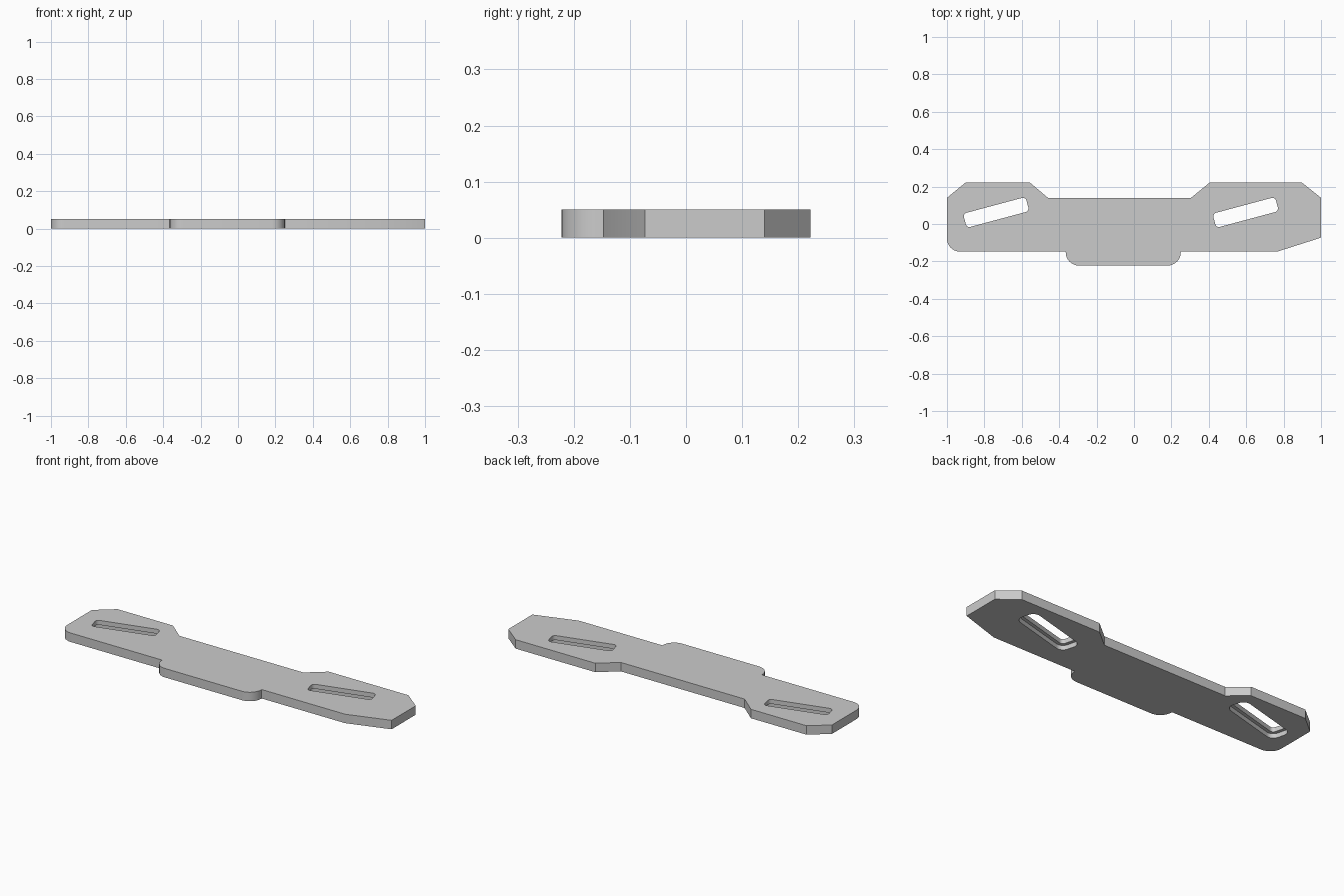
import bpy, bmesh, math
from mathutils import Vector, Matrix

cube = bpy.data.objects.get("Cube")
if cube:
    bpy.data.objects.remove(cube, do_unlink=True)

THICK = 0.05
grey = bpy.data.materials.new("plain grey")
grey.use_nodes = True
grey.diffuse_color = (0.6, 0.6, 0.6, 1)
grey.node_tree.nodes["Principled BSDF"].inputs["Base Color"].default_value = (0.6, 0.6, 0.6, 1)


def rounded(points, steps=8):
    """Outline of (x, y, corner radius) with the corners turned into arcs."""
    out = []
    for i, (x, y, r) in enumerate(points):
        p = Vector((x, y))
        if r == 0:
            out.append(p)
            continue
        a = (Vector(points[i - 1][:2]) - p).normalized()
        b = (Vector(points[(i + 1) % len(points)][:2]) - p).normalized()
        half = a.angle(b) / 2
        centre = p + (a + b).normalized() * r / math.sin(half)
        start = p + a * r / math.tan(half) - centre
        end = p + b * r / math.tan(half) - centre
        sweep = -start.angle_signed(end)
        for k in range(steps + 1):
            out.append(centre + Matrix.Rotation(sweep * k / steps, 2) @ start)
    return out


def prism(name, outline, z0, z1):
    bm = bmesh.new()
    base = bm.faces.new([bm.verts.new((p.x, p.y, z0)) for p in outline])
    top = bmesh.ops.extrude_face_region(bm, geom=[base])["geom"]
    bmesh.ops.translate(bm, vec=(0, 0, z1 - z0),
                        verts=[v for v in top if isinstance(v, bmesh.types.BMVert)])
    bmesh.ops.recalc_face_normals(bm, faces=bm.faces)
    mesh = bpy.data.meshes.new(name)
    bm.to_mesh(mesh)
    bm.free()
    mesh.materials.append(grey)
    obj = bpy.data.objects.new(name, mesh)
    bpy.context.collection.objects.link(obj)
    return obj


def slot(name, x, grow, z0, z1):
    """Tilted rounded slot cutter."""
    a, b, r = 0.173 + grow, 0.039 + grow, 0.02 + grow
    obj = prism(name, rounded([(-a, -b, r), (a, -b, r), (a, b, r), (-a, b, r)]), z0, z1)
    obj.location = (x, 0.062, 0)
    obj.rotation_euler.z = math.radians(15)
    obj.hide_render = True
    return obj


# Plate outline, counter-clockwise from the rounded front corner
R = 0.07
plate = prism("bracket_plate", rounded([
    (-1, -0.148, R), (-0.365, -0.148, 0), (-0.365, -0.222, R), (0.25, -0.222, R),
    (0.25, -0.148, 0), (0.765, -0.148, 0), (1, -0.073, 0), (1, 0.14, 0),
    (0.897, 0.222, 0), (0.405, 0.222, 0), (0.305, 0.14, 0), (-0.46, 0.14, 0),
    (-0.557, 0.222, 0), (-0.9, 0.222, 0), (-1, 0.14, 0)]), 0, THICK)

# Through slots with wider pockets on the underside
cutters = []
for side, x in (("right", -0.737), ("left", 0.597)):
    cutters.append(slot(side + "_slot_cutter", x, 0, -0.1, 0.1))
    cutters.append(slot(side + "_pocket_cutter", x, 0.018, -0.1, THICK / 2))
for cutter in cutters:
    mod = plate.modifiers.new(cutter.name, 'BOOLEAN')
    mod.operation = 'DIFFERENCE'
    mod.solver = 'EXACT'
    mod.object = cutter

# Bake the cuts, then drop the cutters
bpy.context.view_layer.update()
final = bpy.data.meshes.new_from_object(plate.evaluated_get(bpy.context.evaluated_depsgraph_get()))
plate.modifiers.clear()
plate.data = final
for cutter in cutters:
    bpy.data.objects.remove(cutter, do_unlink=True)

bpy.ops.object.select_all(action='DESELECT')
plate.select_set(True)
bpy.context.view_layer.objects.active = plate
bpy.ops.object.shade_smooth_by_angle(angle=math.radians(30))
